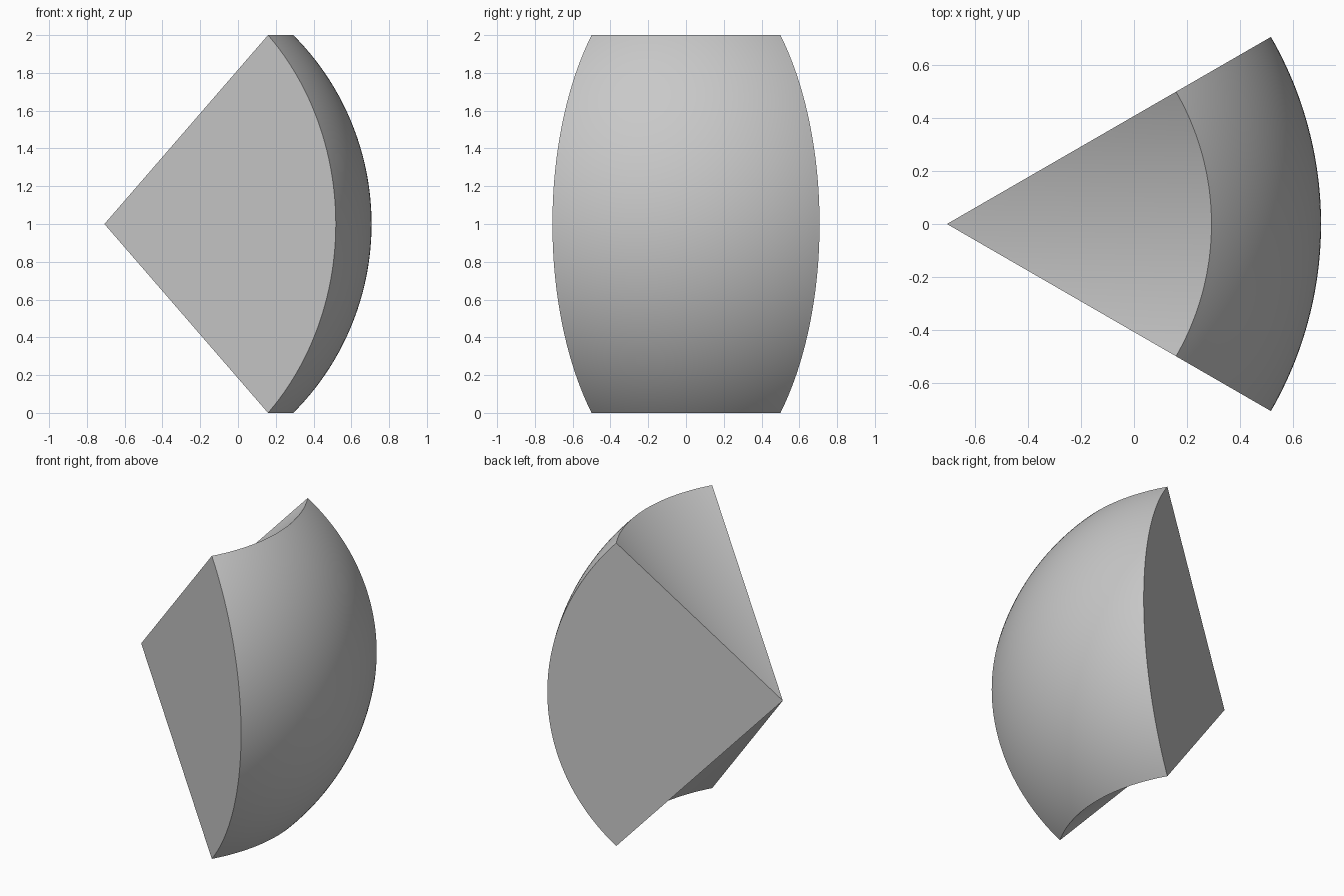
import bpy
import bmesh
from math import cos, sin, radians, sqrt

cube = bpy.data.objects.get("Cube")
if cube:
    bpy.data.objects.remove(cube, do_unlink=True)

RADIUS = sqrt(2)
APEX_X = -RADIUS / 2
HALF_AZIMUTH, HALF_LATITUDE = radians(30), radians(45)
AZ_STEPS, LAT_STEPS = 48, 72


def spread(half, steps):
    """Evenly spaced angles from -half to +half."""
    return [half * (2 * i / steps - 1) for i in range(steps + 1)]


# Plain grey material
grey = bpy.data.materials.new("light grey")
grey.use_nodes = True
colour = (0.58, 0.58, 0.58, 1)
grey.diffuse_color = colour
grey.node_tree.nodes["Principled BSDF"].inputs["Base Color"].default_value = colour

# Solid wedge of a ball, with its point at the ball's centre
bm = bmesh.new()
apex = bm.verts.new((APEX_X, 0, 1))
arcs = [[bm.verts.new((APEX_X + RADIUS * cos(lat) * cos(az),
                       RADIUS * cos(lat) * sin(az),
                       1 + RADIUS * sin(lat)))
         for lat in spread(HALF_LATITUDE, LAT_STEPS)]
        for az in spread(HALF_AZIMUTH, AZ_STEPS)]

for a, b in zip(arcs, arcs[1:]):
    # Outer ball surface
    for j in range(LAT_STEPS):
        bm.faces.new((a[j], b[j], b[j + 1], a[j + 1]))
    # Conical hollows above and below
    bm.faces.new((apex, a[-1], b[-1]))
    bm.faces.new((apex, b[0], a[0]))

# Flat side walls
bm.faces.new([apex] + arcs[0])
bm.faces.new([apex] + arcs[-1][::-1])
bmesh.ops.recalc_face_normals(bm, faces=bm.faces)

mesh = bpy.data.meshes.new("ball_wedge")
bm.to_mesh(mesh)
bm.free()
mesh.materials.append(grey)
wedge = bpy.data.objects.new("ball_wedge", mesh)
bpy.context.collection.objects.link(wedge)

# Smooth curved surfaces, crisp borders
bpy.ops.object.select_all(action="DESELECT")
wedge.select_set(True)
bpy.context.view_layer.objects.active = wedge
bpy.ops.object.shade_smooth_by_angle(angle=radians(30))
